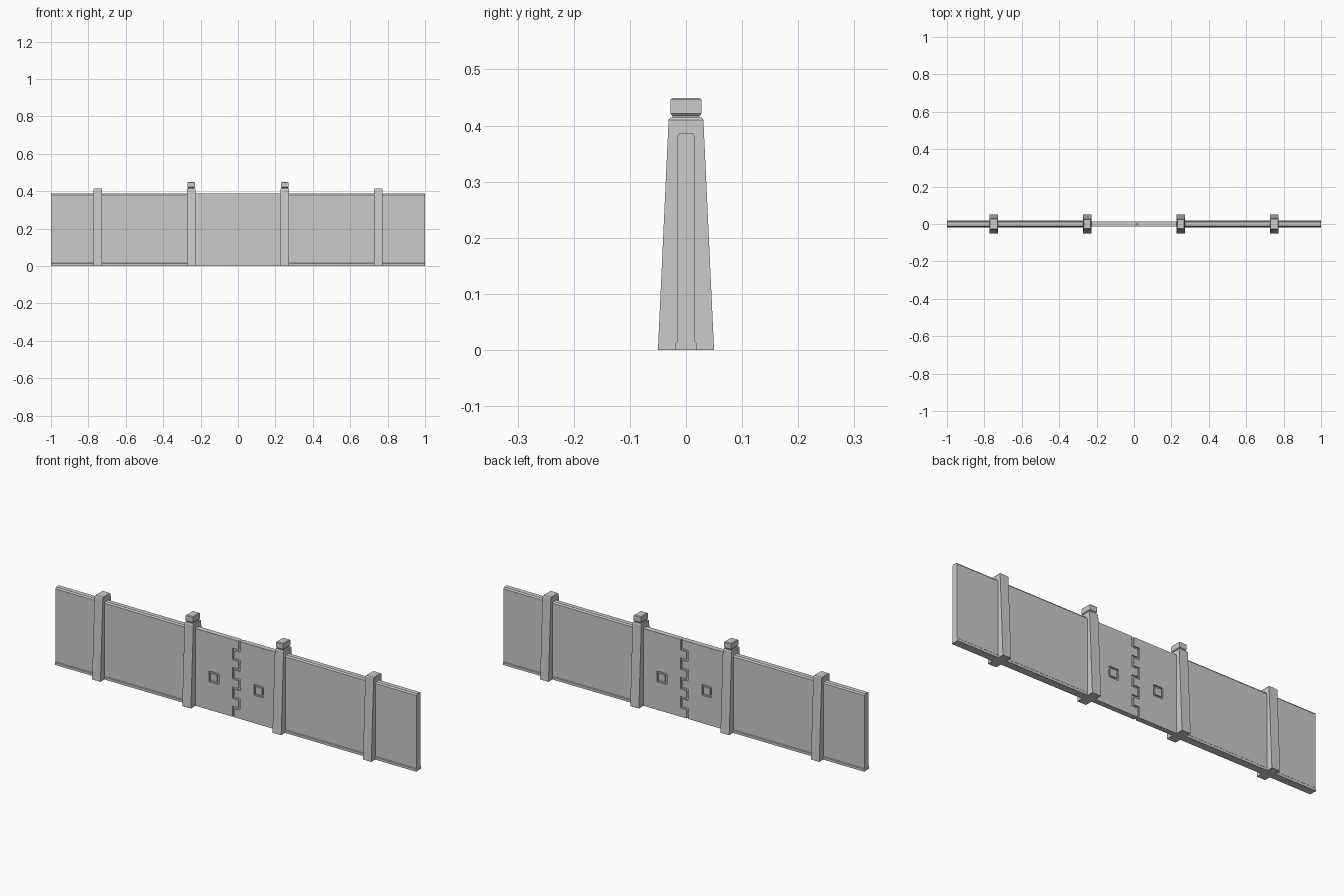
import bpy, bmesh

old = bpy.data.objects.get("Cube")
if old:
    bpy.data.objects.remove(old, do_unlink=True)

stone = bpy.data.materials.new("plain_grey")
stone.use_nodes = True
GREY = (0.6, 0.6, 0.6, 1)
stone.diffuse_color = GREY
stone.node_tree.nodes["Principled BSDF"].inputs["Base Color"].default_value = GREY


def finish(name, bm):
    bmesh.ops.recalc_face_normals(bm, faces=bm.faces)
    mesh = bpy.data.meshes.new(name)
    bm.to_mesh(mesh)
    bm.free()
    mesh.materials.append(stone)
    obj = bpy.data.objects.new(name, mesh)
    bpy.context.collection.objects.link(obj)
    return obj


def add_box(bm, x0, x1, y0, y1, z0, z1):
    verts = bmesh.ops.create_cube(bm, size=1)["verts"]
    for v in verts:
        v.co = ((x0 + x1) / 2 + v.co.x * (x1 - x0),
                (y0 + y1) / 2 + v.co.y * (y1 - y0),
                (z0 + z1) / 2 + v.co.z * (z1 - z0))


def extrude_profile(name, half, x0, x1):
    """Mirror a (y, z) half profile and extrude it along x."""
    bm = bmesh.new()
    ring = half + [(-y, z) for y, z in reversed(half)]
    face = bm.faces.new([bm.verts.new((x0, y, z)) for y, z in ring])
    out = bmesh.ops.extrude_face_region(bm, geom=[face])["geom"]
    bmesh.ops.translate(bm, vec=(x1 - x0, 0, 0),
                        verts=[g for g in out if isinstance(g, bmesh.types.BMVert)])
    return finish(name, bm)


def stack(name, cx, levels):
    """Rectangular sections (half x, half y, z) joined into a solid."""
    bm = bmesh.new()
    rings = [[bm.verts.new((cx + sx * hx, sy * hy, z))
              for sx, sy in ((-1, -1), (1, -1), (1, 1), (-1, 1))]
             for hx, hy, z in levels]
    bm.faces.new(rings[0])
    bm.faces.new(rings[-1])
    for a, b in zip(rings, rings[1:]):
        for i in range(4):
            j = (i + 1) % 4
            bm.faces.new((a[i], a[j], b[j], b[i]))
    return finish(name, bm)


# Walls with a small foot and a chamfered top
HEIGHT = 0.387
wall = [(0.019, 0), (0.019, 0.012), (0.016, 0.015),
        (0.016, HEIGHT - 0.007), (0.011, HEIGHT)]
for side, x0, x1 in (("right", -1, -0.25), ("left", 0.25, 1)):
    extrude_profile(side + "_wall", wall, x0, x1)

# Tapered posts, with caps on the gate posts
for side, s in (("right", -1), ("left", 1)):
    stack(side + "_outer_post", s * 0.75,
          [(0.023, 0.05, 0), (0.023, 0.031, 0.41), (0.02, 0.028, 0.414)])
    stack(side + "_gate_post", s * 0.25,
          [(0.024, 0.05, 0), (0.024, 0.031, 0.41), (0.021, 0.028, 0.414)])
    stack(side + "_post_cap", s * 0.25,
          [(0.016, 0.024, 0.413), (0.016, 0.024, 0.417), (0.02, 0.028, 0.421),
           (0.02, 0.028, 0.446), (0.017, 0.025, 0.449)])

# Gate slab
bm = bmesh.new()
add_box(bm, -0.25, 0.25, -0.013, 0.013, 0, HEIGHT)
gate = finish("gate", bm)

# Grooves: toothed seam and two square rings on both faces
GROOVE, TEETH, SWING = 0.005, 8, 0.016
step = HEIGHT / TEETH


def cut(boxes):
    """Carve overlapping boxes out of the gate, front and back."""
    for box in boxes:
        for s in (-1, 1):
            b = bmesh.new()
            y0, y1 = sorted((s * 0.006, s * 0.03))
            add_box(b, box[0], box[1], y0, y1, box[2], box[3])
            cutter = finish("gate_groove_cutter", b)
            cutter.hide_render = True
            mod = gate.modifiers.new("groove", 'BOOLEAN')
            mod.operation = 'DIFFERENCE'
            mod.solver = 'EXACT'
            mod.object = cutter
            bpy.context.view_layer.objects.active = gate
            bpy.ops.object.modifier_apply(modifier=mod.name)
            bpy.data.objects.remove(cutter, do_unlink=True)


seam = []
for i in range(TEETH):
    x = SWING if i % 2 else -SWING
    low = i * step - (GROOVE if i else 0.02)
    high = (i + 1) * step + (GROOVE if i < TEETH - 1 else 0.02)
    seam.append((x - GROOVE, x + GROOVE, low, high))
    if i:
        seam.append((-SWING, SWING, i * step - GROOVE, i * step + GROOVE))
cut(seam)

OUTER, INNER, RING_Z = 0.027, 0.018, 0.167
for cx in (-0.124, 0.124):
    cut([(cx - OUTER, cx - INNER, RING_Z - OUTER, RING_Z + OUTER),
         (cx + INNER, cx + OUTER, RING_Z - OUTER, RING_Z + OUTER),
         (cx - OUTER, cx + OUTER, RING_Z - OUTER, RING_Z - INNER),
         (cx - OUTER, cx + OUTER, RING_Z + INNER, RING_Z + OUTER)])
